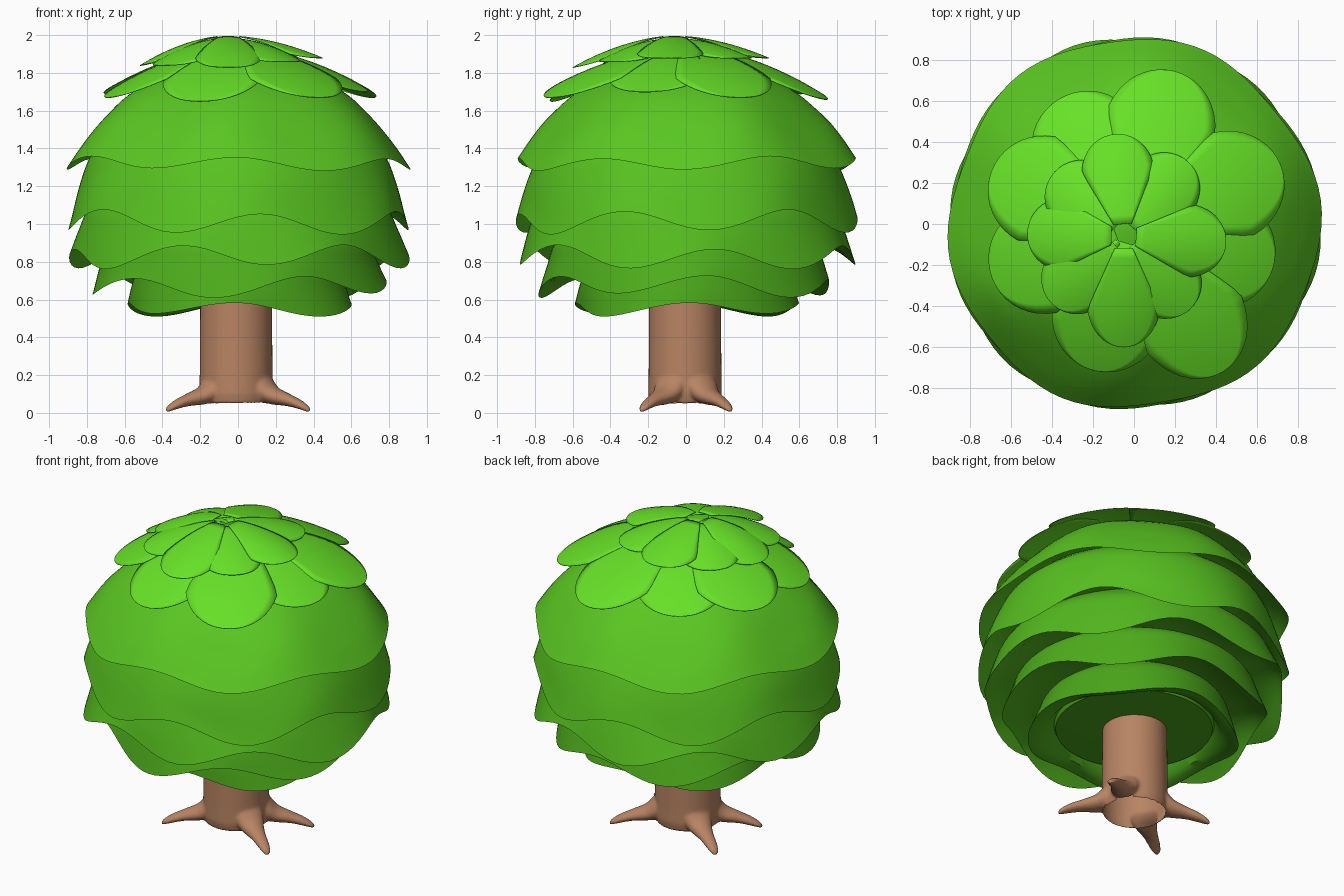
import bpy
import bmesh
from math import sin, cos, pi, radians, sqrt, hypot
from mathutils import Vector

if "Cube" in bpy.data.objects:
    bpy.data.objects.remove(bpy.data.objects["Cube"])


def material(name, rgb):
    m = bpy.data.materials.new(name)
    m.diffuse_color = (*rgb, 1)
    m.use_nodes = True
    m.node_tree.nodes["Principled BSDF"].inputs["Base Color"].default_value = m.diffuse_color
    return m


def green(name, k):
    return material(name, (0.18 * k, k, 0.027 * k))


BROWN = material("bark_brown", (0.48, 0.23, 0.125))
PETAL = green("petal_green", 0.76)


def make(name, verts, faces, mat, angle=40):
    me = bpy.data.meshes.new(name)
    me.from_pydata(verts, [], faces)
    me.materials.append(mat)
    ob = bpy.data.objects.new(name, me)
    bpy.context.collection.objects.link(ob)
    bpy.ops.object.select_all(action='DESELECT')
    bpy.context.view_layer.objects.active = ob
    ob.select_set(True)
    bpy.ops.object.mode_set(mode='EDIT')
    bpy.ops.mesh.select_all(action='SELECT')
    bpy.ops.mesh.normals_make_consistent(inside=False)
    bpy.ops.object.mode_set(mode='OBJECT')
    bpy.ops.object.shade_smooth_by_angle(angle=radians(angle))
    return ob


def loft(rings):
    """Join closed rings of equal size into a capped skin."""
    n = len(rings[0])
    verts = [p for r in rings for p in r]
    faces = [(i * n + j, i * n + (j + 1) % n, (i + 1) * n + (j + 1) % n, (i + 1) * n + j)
             for i in range(len(rings) - 1) for j in range(n)]
    faces += [tuple(range(n))[::-1], tuple(range((len(rings) - 1) * n, len(rings) * n))]
    return verts, faces


def curve(pts, steps=5):
    """Catmull-Rom through the points."""
    p = [Vector(q) for q in pts]
    p = [2 * p[0] - p[1]] + p + [2 * p[-1] - p[-2]]
    out = []
    for i in range(1, len(p) - 2):
        a, b, c, d = p[i - 1:i + 3]
        for s in range(steps):
            t = s / steps
            out.append(0.5 * (2 * b + (c - a) * t + (2 * a - 5 * b + 4 * c - d) * t ** 2
                              + (3 * b - a - 3 * c + d) * t ** 3))
    return out + [p[-2]]


def skirt(name, shade, outer, under, waves, amp, phase, bulge):
    """Leaf layer: outer profile down to a wavy rim, then an underside going back in."""
    prof = curve(outer)
    top, rim = prof[0].y, prof[-1].y
    rows = [(q.x, q.y, min(1, (top - q.y) / min(top - rim, 0.4)) ** 2) for q in prof]
    rows += under
    rings = []
    for r, z, w in rows:
        ring = []
        for j in range(96):
            a = 2 * pi * j / 96
            wave = waves * (a + pi / 2) - phase
            rr = r + w * bulge * (cos(wave + 2.2) + 0.5 * cos(3 * a + 0.9))
            ring.append((rr * cos(a), rr * sin(a), z + w * amp * (cos(wave) + 0.25 * sin(2 * a + phase))))
        rings.append(ring)
    make(name, *loft(rings), green(name + "_green", shade))


# Canopy layers, top to bottom
skirt("canopy_crown", 0.57,
      [(0.02, 1.9), (0.3, 1.84), (0.55, 1.71), (0.69, 1.59), (0.81, 1.45), (0.90, 1.32)],
      [(0.85, 1.365, 0.8), (0.79, 1.42, 0.4), (0.68, 1.48, 0)], 6, 0.032, 0, 0.015)
skirt("canopy_upper", 0.54,
      [(0.66, 1.48), (0.77, 1.38), (0.84, 1.22), (0.90, 1.01)],
      [(0.86, 1.07, 0.8), (0.81, 1.13, 0.4), (0.69, 1.16, 0)], 6, 0.055, 0.84, 0.012)
skirt("canopy_middle", 0.49,
      [(0.68, 1.18), (0.79, 1.08), (0.84, 0.97), (0.89, 0.825)],
      [(0.84, 0.87, 0.8), (0.77, 0.93, 0.3), (0.60, 0.96, 0)], 6, 0.055, 4.19, 0.018)
skirt("canopy_lower", 0.42,
      [(0.58, 0.97), (0.69, 0.90), (0.73, 0.8), (0.77, 0.67)],
      [(0.73, 0.71, 0.9), (0.64, 0.77, 0.3), (0.47, 0.82, 0)], 5, 0.05, 2.36, 0.02)
skirt("canopy_bottom", 0.38,
      [(0.42, 0.84), (0.53, 0.76), (0.57, 0.66), (0.60, 0.55)],
      [(0.56, 0.555, 0.95), (0.51, 0.58, 0.5), (0.47, 0.64, 0), (0.46, 0.615, 0), (0.02, 0.605, 0)],
      4, 0.032, 0, 0.02)


def petal(name, angle, base, tip, half, sag, cx, cy):
    """Rounded thin leaf: base and tip are (radius, z)."""
    n, m = 16, 10
    a = radians(angle)
    verts = []
    for i in range(n + 1):
        u = sin(pi / 2 * i / n)
        w = half * min(1, 0.25 + 1.2 * u) * sqrt(max(0.0004, 1 - (max(u - 0.5, 0) / 0.5) ** 2.3))
        r = base[0] + (tip[0] - base[0]) * u
        z = base[1] + (tip[1] - base[1]) * (0.35 * u + 0.65 * u * u)
        for j in range(m + 1):
            s = (2 * j / m - 1) * w
            verts.append((cx + r * cos(a) - s * sin(a), cy + r * sin(a) + s * cos(a),
                          z - sag * (s / half) ** 2))
    k = m + 1
    faces = [(i * k + j, (i + 1) * k + j, (i + 1) * k + j + 1, i * k + j + 1)
             for i in range(n) for j in range(m)]
    ob = make(name, verts, faces, PETAL)
    so = ob.modifiers.new("thickness", 'SOLIDIFY')
    so.thickness, so.offset = 0.004, -1


# Large lower petals: angle, tip radius, tip height
for i, (a, r, z) in enumerate([(121, .71, 1.69), (75, .77, 1.66), (22, .77, 1.67), (-18, .71, 1.70),
                               (-59, .84, 1.67), (-106, .74, 1.65), (201, .74, 1.67), (160, .74, 1.69)]):
    petal(f"lower_petal_{i + 1}", a, (0.1, 1.93), (r, z), 0.275, 0.035, 0, 0)

# Small upper petals, every second one a little lower
for i, (a, r, z) in enumerate([(95, .50, 1.88), (50, .48, 1.88), (-4, .50, 1.88), (-48, .48, 1.86),
                               (-90, .54, 1.83), (222, .48, 1.84), (178, .47, 1.84), (137, .46, 1.86)]):
    petal(f"upper_petal_{i + 1}", a, (0.06, 1.995 - 0.012 * (i % 2)), (r, z), 0.18, 0.04, -0.05, -0.06)

# Trunk column
parts = [loft([[(r * cos(2 * pi * j / 48) - 0.01, r * sin(2 * pi * j / 48) - 0.005, z) for j in range(48)]
               for r, z in [(0.185, 0.05), (0.195, 0.1), (0.193, 0.2), (0.19, 0.62)]])]

# Four spreading roots: distance, height, half width, half thickness
path = curve([(0.10, 0.16, 0.09, 0.10), (0.17, 0.13, 0.088, 0.08), (0.23, 0.092, 0.068, 0.05),
              (0.31, 0.07, 0.046, 0.035), (0.38, 0.047, 0.037, 0.027), (0.43, 0.024, 0.026, 0.018),
              (0.45, 0.012, 0.012, 0.011)], 4)
for a in (32, 148, 212, 328):
    c, s = cos(radians(a)), sin(radians(a))
    parts.append(loft([[(d * c - w * cos(b) * s, d * s + w * cos(b) * c,
                         max(h + t * sin(b), 0.05 if d < 0.2 else 0))
                        for b in (2 * pi * j / 16 for j in range(16))] for d, h, w, t in path]))

# Blend trunk and roots into one skin
verts, faces = [], []
for v, f in parts:
    faces += [tuple(i + len(verts) for i in q) for q in f]
    verts += v
trunk = make("trunk_and_roots", verts, faces, BROWN)
blend = trunk.modifiers.new("blend", 'REMESH')
blend.mode, blend.voxel_size, blend.use_smooth_shade = 'VOXEL', 0.009, True
soft = trunk.modifiers.new("soften", 'SMOOTH')
soft.factor, soft.iterations = 0.5, 8
for mod in ("blend", "soften"):
    bpy.ops.object.modifier_apply(modifier=mod)

# Hollow trunk: open its foot and its hidden top
bm = bmesh.new()
bm.from_mesh(trunk.data)
bm.normal_update()
ends = [f for f in bm.faces if abs(f.normal.z) > 0.8 and hypot(*f.calc_center_median()[:2]) < 0.185
        and (f.calc_center_median().z > 0.55 or (f.normal.z < 0 and f.calc_center_median().z < 0.07))]
bmesh.ops.delete(bm, geom=ends, context='FACES')
bm.to_mesh(trunk.data)
bm.free()
